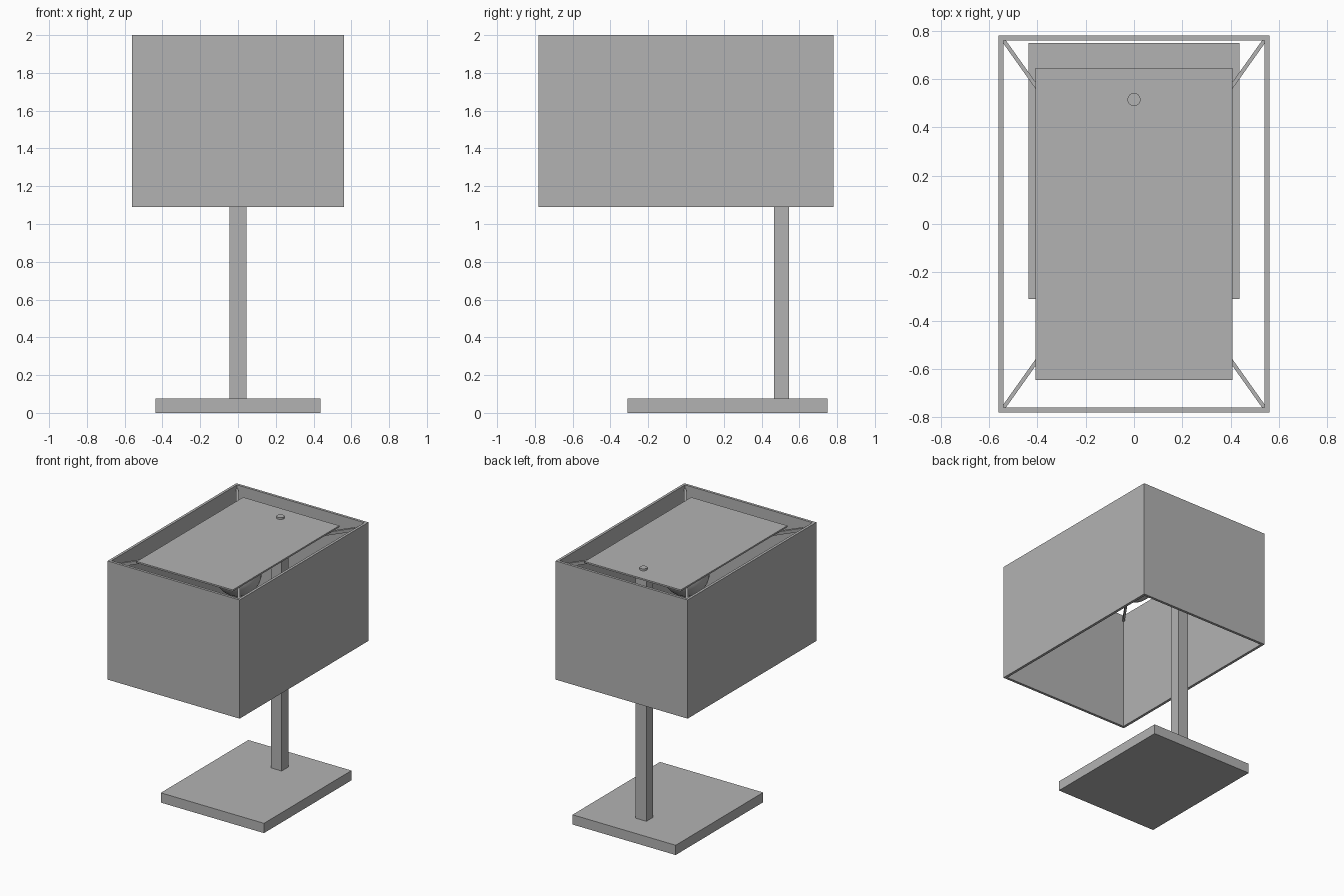
import bpy
import bmesh
import math
from mathutils import Matrix, Vector

if "Cube" in bpy.data.objects:
    bpy.data.objects.remove(bpy.data.objects["Cube"])

grey = bpy.data.materials.new("plain_grey")
grey.use_nodes = True
grey.diffuse_color = (0.45, 0.45, 0.45, 1)
grey.node_tree.nodes["Principled BSDF"].inputs["Base Color"].default_value = (0.45, 0.45, 0.45, 1)


def finish(name, bm):
    bmesh.ops.recalc_face_normals(bm, faces=bm.faces)
    mesh = bpy.data.meshes.new(name)
    bm.to_mesh(mesh)
    bm.free()
    mesh.materials.append(grey)
    ob = bpy.data.objects.new(name, mesh)
    bpy.context.collection.objects.link(ob)
    return ob


def box(name, size, centre, turn=0):
    bm = bmesh.new()
    place = Matrix.Translation(centre) @ Matrix.Rotation(turn, 4, "Z") @ Matrix.Diagonal((*size, 1))
    bmesh.ops.create_cube(bm, size=1, matrix=place)
    return finish(name, bm)


def smooth(ob):
    bpy.ops.object.select_all(action="DESELECT")
    ob.select_set(True)
    bpy.context.view_layer.objects.active = ob
    bpy.ops.object.shade_smooth_by_angle(angle=math.radians(40))


def cylinder(name, radius, bottom, top, x=0, y=0):
    bm = bmesh.new()
    bmesh.ops.create_cone(bm, cap_ends=True, segments=32, radius1=radius, radius2=radius,
                          depth=top - bottom,
                          matrix=Matrix.Translation((x, y, (bottom + top) / 2)))
    smooth(finish(name, bm))


# Stand
box("base", (0.875, 1.06, 0.075), (0, 0.22, 0.0375))
box("post", (0.09, 0.08, 1.9), (0, 0.505, 1.025))

# Open rectangular shade with thick walls
bm = bmesh.new()
corners = [(-1, -1), (1, -1), (1, 1), (-1, 1)]
rings = []
for half_x, half_y, z in [(0.56, 0.78, 1.09), (0.56, 0.78, 2), (0.54, 0.76, 2), (0.54, 0.76, 1.09)]:
    rings.append([bm.verts.new((sx * half_x, sy * half_y, z)) for sx, sy in corners])
for i, ring in enumerate(rings):
    following = rings[(i + 1) % 4]
    for j in range(4):
        k = (j + 1) % 4
        bm.faces.new((ring[j], ring[k], following[k], following[j]))
finish("shade", bm)

# Top plate with its fixing knob
box("top_plate", (0.815, 1.29, 0.012), (0, 0, 1.979))
cylinder("knob", 0.027, 1.98, 2.0, y=0.515)

# Diagonal support bars from the shade corners to the middle
for sx, sy in corners:
    end = Vector((sx * 0.54, sy * 0.76, 0))
    middle = end / 2
    box("support_bar", (end.length, 0.016, 0.025), (middle.x, middle.y, 1.96),
        math.atan2(end.y, end.x))

# Globe bulb hanging from a socket under the plate
cylinder("socket", 0.06, 1.88, 1.975)
bm = bmesh.new()
bmesh.ops.create_uvsphere(bm, u_segments=32, v_segments=16, radius=0.165,
                          matrix=Matrix.Translation((0, 0, 1.76)))
smooth(finish("bulb", bm))
